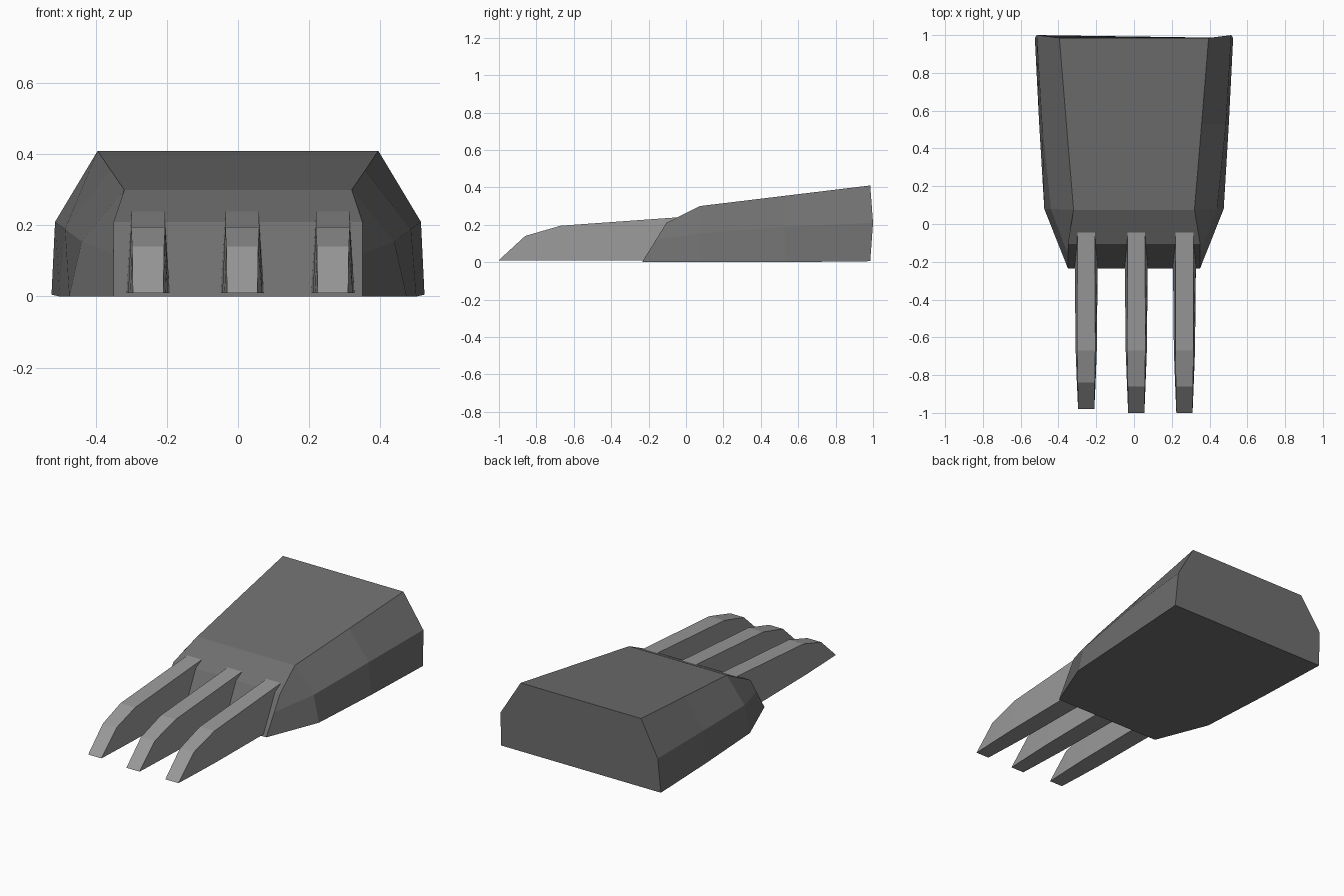
import bpy, bmesh

cube = bpy.data.objects.get("Cube")
if cube:
    bpy.data.objects.remove(cube, do_unlink=True)


def material(name, value):
    mat = bpy.data.materials.new(name)
    mat.use_nodes = True
    color = (value, value, value, 1)
    mat.diffuse_color = color
    mat.node_tree.nodes["Principled BSDF"].inputs["Base Color"].default_value = color
    return mat


def loft(name, sections, mat, center=0):
    """Skin mirrored half sections; each point is (half width, y, z), bottom to top."""
    bm = bmesh.new()
    rings = []
    for half in sections:
        right = [bm.verts.new((center - x, y, z)) for x, y, z in half]
        left = [bm.verts.new((center + x, y, z)) for x, y, z in reversed(half)]
        rings.append(right + left)
    for a, b in zip(rings, rings[1:]):
        for i in range(len(a)):
            j = (i + 1) % len(a)
            bm.faces.new((a[i], a[j], b[j], b[i]))
    bm.faces.new(rings[0])
    bm.faces.new(rings[-1])
    bmesh.ops.remove_doubles(bm, verts=bm.verts, dist=0.0001)
    bmesh.ops.recalc_face_normals(bm, faces=bm.faces)
    mesh = bpy.data.meshes.new(name)
    bm.to_mesh(mesh)
    bm.free()
    mesh.materials.append(mat)
    obj = bpy.data.objects.new(name, mesh)
    bpy.context.collection.objects.link(obj)
    return obj


foot_grey = material("dark grey", 0.16)
toe_grey = material("light grey", 0.32)

# Foot body: sloped front, knuckle, middle and heel sections
loft("foot_body", [
    [(0.35, -0.235, 0.0), (0.35, -0.16, 0.12), (0.35, -0.105, 0.21)],
    [(0.475, 0.08, 0.0), (0.44, 0.08, 0.155), (0.32, 0.075, 0.30)],
    [(0.502, 0.53, 0.0), (0.487, 0.53, 0.19), (0.358, 0.53, 0.355)],
    [(0.525, 0.985, 0.005), (0.515, 1.0, 0.21), (0.395, 0.985, 0.41)],
], foot_grey)

# Three tapering toes with bevelled tips
for name, x, tip in (("right_toe", -0.253, -0.98),
                     ("middle_toe", 0.012, -1.0),
                     ("left_toe", 0.267, -1.0)):
    loft(name, [
        [(0.043, tip, 0.01), (0.043, tip + 0.003, 0.014)],
        [(0.05, -0.83, 0.01), (0.045, tip + 0.14, 0.14)],
        [(0.056, -0.67, 0.01), (0.048, -0.67, 0.195)],
        [(0.061, -0.18, 0.01), (0.047, -0.04, 0.24)],
        [(0.061, 0.0, 0.01), (0.046, 0.0, 0.242)],
    ], toe_grey, x)
